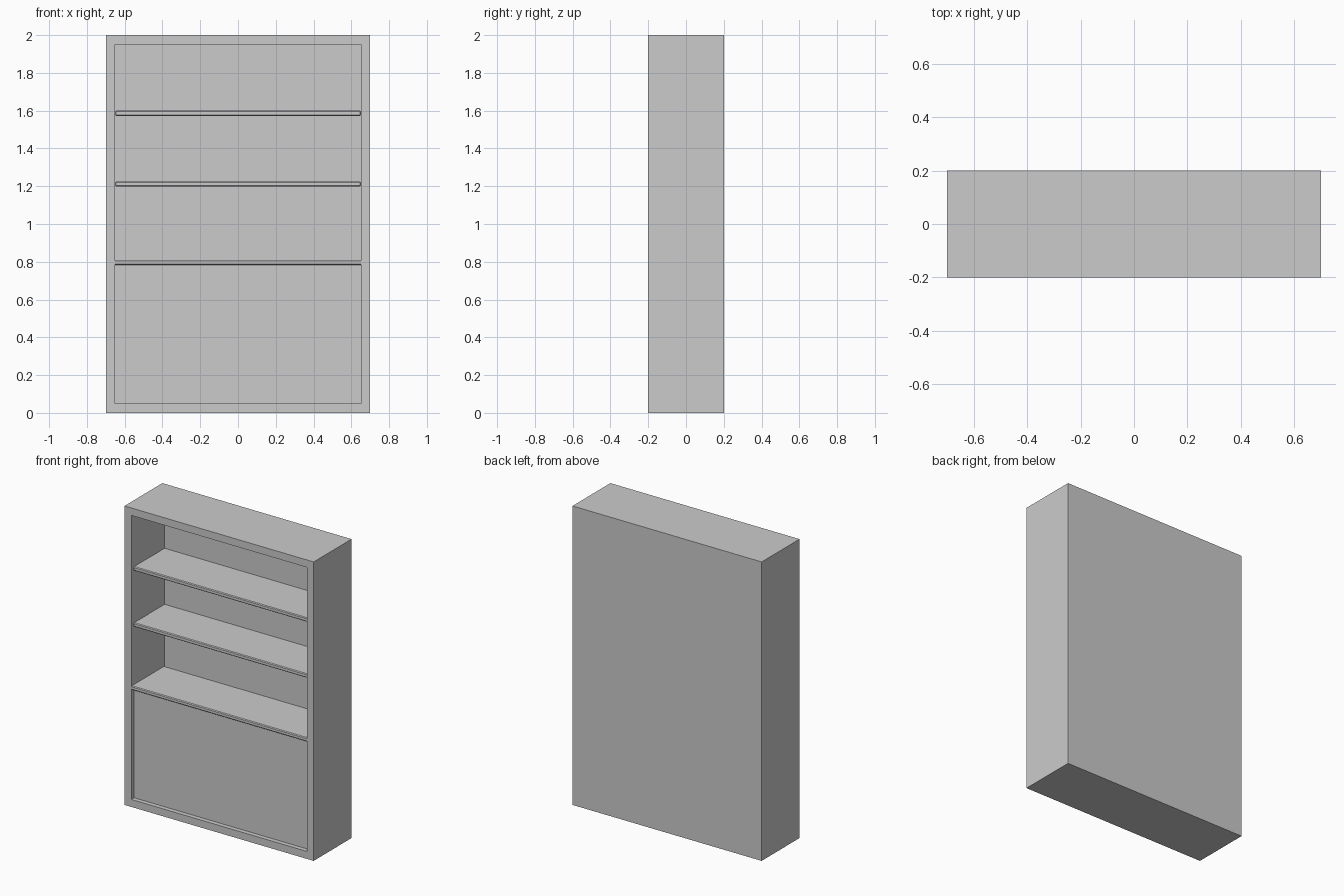
import bpy

# Remove the default cube
cube = bpy.data.objects.get("Cube")
if cube:
    bpy.data.objects.remove(cube, do_unlink=True)

GREY = (0.6, 0.6, 0.6, 1.0)
paint = bpy.data.materials.new("plain grey")
paint.use_nodes = True
paint.diffuse_color = GREY
paint.node_tree.nodes["Principled BSDF"].inputs["Base Color"].default_value = GREY


def box(name, low, high, bevel=0.0):
    """Box between two opposite corners, with optional chamfered edges."""
    centre = [(a + b) / 2 for a, b in zip(low, high)]
    bpy.ops.mesh.primitive_cube_add(size=1, location=centre)
    obj = bpy.context.object
    obj.name = name
    obj.scale = [b - a for a, b in zip(low, high)]
    bpy.ops.object.transform_apply(location=False, rotation=False, scale=True)
    obj.data.materials.append(paint)
    if bevel:
        mod = obj.modifiers.new("edge_chamfer", "BEVEL")
        mod.width = bevel
        mod.segments = 1
    return obj


W, D, H = 0.70, 0.20, 2.0     # half width, half depth, height
T = 0.05                      # board thickness
IN = W - T                    # half width of the opening

# Cabinet carcass: one solid block with the opening cut into the front
cabinet = box("cabinet_frame", (-W, -D, 0), (W, D, H))
cutter = box("opening_cutter", (-IN, -D - T, T), (IN, D - T, H - T))
cutter.hide_render = True
cut = cabinet.modifiers.new("opening", "BOOLEAN")
cut.operation = "DIFFERENCE"
cut.solver = "EXACT"
cut.object = cutter
bpy.context.view_layer.objects.active = cabinet
bpy.ops.object.modifier_apply(modifier=cut.name)
bpy.data.objects.remove(cutter, do_unlink=True)

# Two open shelves, set slightly back from the front
for name, top in (("upper_shelf", 1.60), ("middle_shelf", 1.225)):
    box(name, (-IN, -D + 0.02, top - 0.027), (IN, D - T, top), 0.005)

# Fixed shelf above the closed compartment, flush with the front
box("lower_shelf", (-IN - 0.01, -D + 0.002, 0.782), (IN + 0.01, D - T, 0.808), 0.005)

# Recessed panel closing the bottom compartment
box("lower_panel", (-IN, -D + 0.03, T), (IN, -D + 0.06, 0.785))
